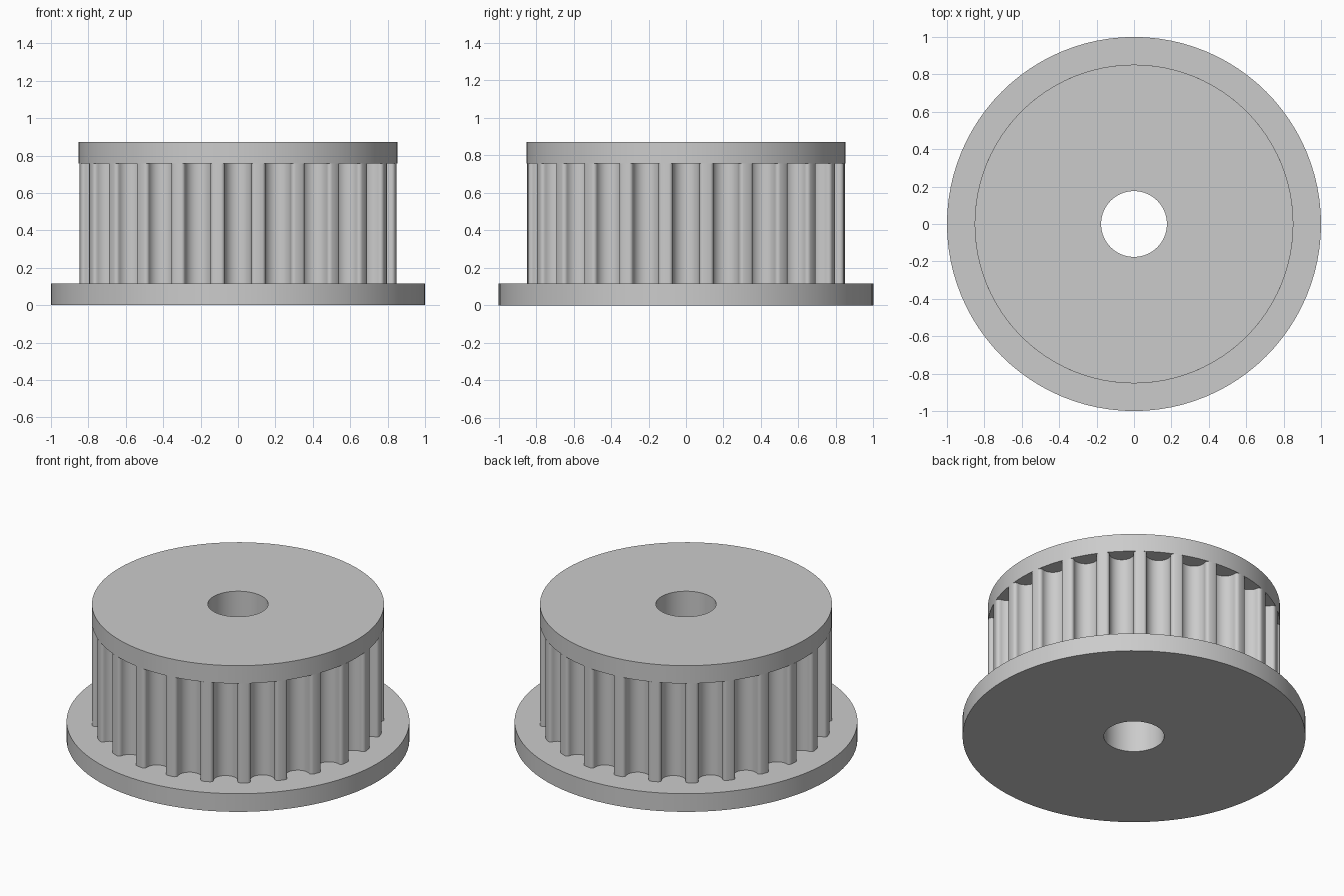
import bpy, bmesh
from math import sin, cos, pi, radians

if "Cube" in bpy.data.objects:
    bpy.data.objects.remove(bpy.data.objects["Cube"])

TEETH = 24
BODY_R = 0.852
BORE_R = 0.176
FLANGE_TOP, CORE_TOP, CAP_TOP = 0.117, 0.757, 0.872

grey = bpy.data.materials.new("plain_grey")
grey.use_nodes = True
colour = (0.6, 0.6, 0.6, 1)
grey.diffuse_color = colour
grey.node_tree.nodes["Principled BSDF"].inputs["Base Color"].default_value = colour


def circle(radius, count):
    return [(radius * cos(2 * pi * i / count), radius * sin(2 * pi * i / count))
            for i in range(count)]


def ring(name, outline, bottom, top):
    """Extruded outline with a round bore through it."""
    count = len(outline)
    bore = circle(BORE_R, count)
    bm = bmesh.new()
    loops = [[bm.verts.new((x, y, z)) for x, y in points]
             for points, z in ((bore, bottom), (outline, bottom),
                               (outline, top), (bore, top))]
    for k in range(4):
        a, b = loops[k], loops[(k + 1) % 4]
        for i in range(count):
            j = (i + 1) % count
            bm.faces.new((a[i], a[j], b[j], b[i]))
    bmesh.ops.recalc_face_normals(bm, faces=bm.faces)
    mesh = bpy.data.meshes.new(name)
    bm.to_mesh(mesh)
    bm.free()
    mesh.materials.append(grey)
    obj = bpy.data.objects.new(name, mesh)
    bpy.context.collection.objects.link(obj)
    bpy.ops.object.select_all(action="DESELECT")
    obj.select_set(True)
    bpy.context.view_layer.objects.active = obj
    bpy.ops.object.shade_smooth_by_angle(angle=radians(30))
    return obj


# Half groove as (half width, depth): rounded tooth tip, then a round floor
tip = [(0.0914, 0), (0.084, 0.0012), (0.078, 0.0046), (0.0735, 0.0098), (0.071, 0.0162)]
floor = [(0.0715 * cos(t * pi / 16), 0.0262 + 0.0685 * sin(t * pi / 16))
         for t in range(9)]
half = tip + floor
groove = [(-w, d) for w, d in half] + [(w, d) for w, d in half[-2::-1]]
chord = (BODY_R ** 2 - tip[0][0] ** 2) ** 0.5

# Toothed outline: one groove and one land centre per pitch
toothed = []
for n in range(TEETH):
    a = 2 * pi * n / TEETH
    for w, d in groove:
        r = chord - d
        toothed.append((r * cos(a) - w * sin(a), r * sin(a) + w * cos(a)))
    land = a + pi / TEETH
    toothed.append((BODY_R * cos(land), BODY_R * sin(land)))

ring("base_flange", circle(1.0, 96), 0, FLANGE_TOP)
ring("toothed_core", toothed, FLANGE_TOP, CORE_TOP)
ring("top_cap", circle(BODY_R, 96), CORE_TOP, CAP_TOP)
